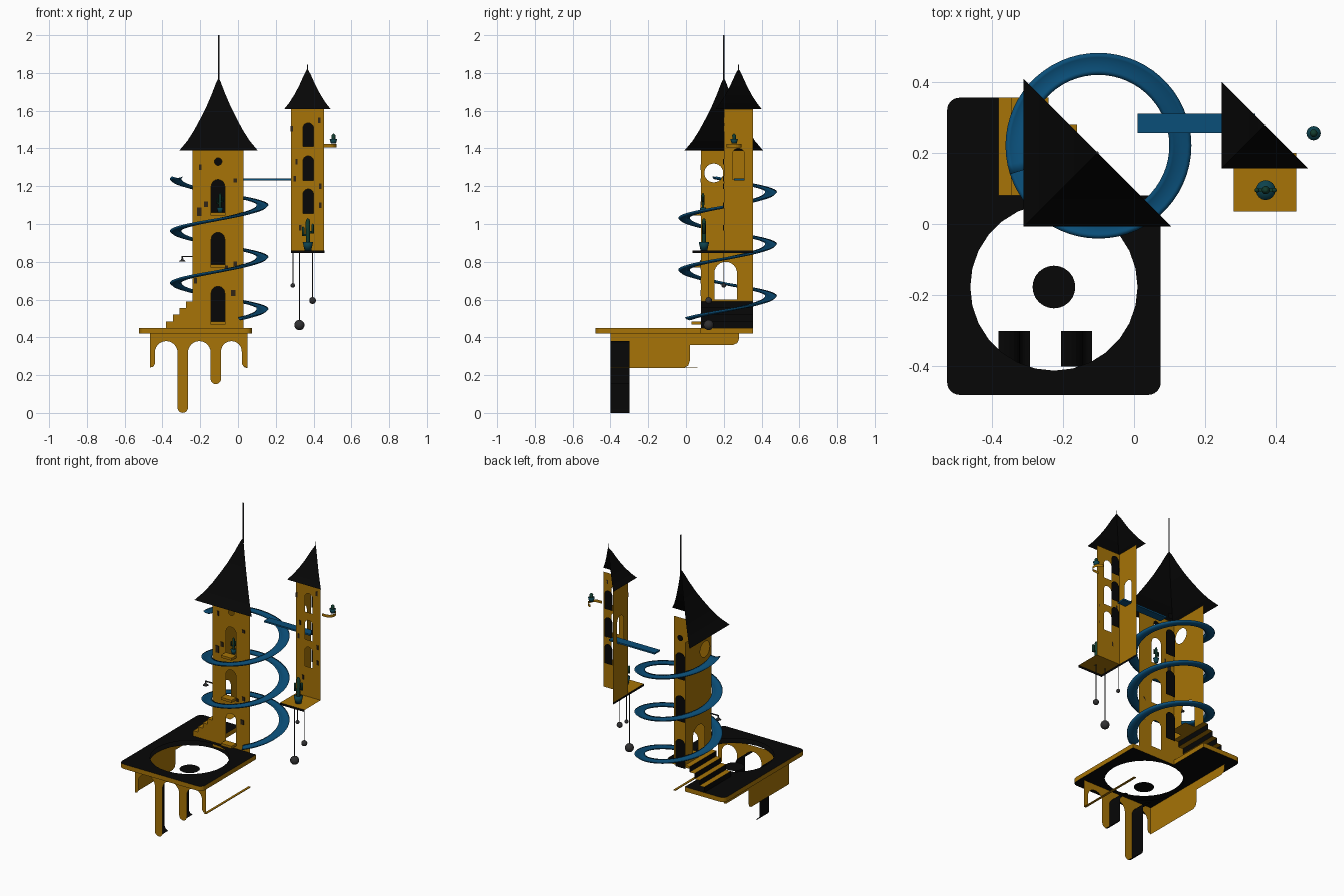
import bpy, bmesh, math
from mathutils import Vector

if "Cube" in bpy.data.objects:
    bpy.data.objects.remove(bpy.data.objects["Cube"])

def mat(name, c):
    m = bpy.data.materials.new(name)
    m.diffuse_color = (*c, 1)
    m.use_nodes = True
    m.node_tree.nodes["Principled BSDF"].inputs["Base Color"].default_value = m.diffuse_color
    return m

GOLD = mat("gold", (.385, .173, .002))
BLACK = mat("black", (.002, .002, .002))
BLUE = mat("blue", (.003, .077, .19))
TEAL = mat("pot teal", (.004, .055, .075))
GREEN = mat("cactus green", (.006, .045, .028))
GREY = mat("dark grey", (.03, .03, .032))
BROWN = mat("window brown", (.03, .018, .008))

def obj(name, bm, m, smooth=False):
    me = bpy.data.meshes.new(name)
    bm.to_mesh(me)
    bm.free()
    me.materials.append(m)
    o = bpy.data.objects.new(name, me)
    bpy.context.collection.objects.link(o)
    for p in me.polygons:
        p.use_smooth = smooth
    return o

FRONT = lambda y: (lambda a, b: (a, y, b))
SIDE = lambda x: (lambda a, b: (x, a, b))
FLAT = lambda z: (lambda a, b: (a, b, z))

def plate(name, loops, frame, m, normal):
    """flat sheet; the loops after the first are holes"""
    bm = bmesh.new()
    for lp in loops:
        vs = [bm.verts.new(frame(*p)) for p in lp]
        for i, v in enumerate(vs):
            bm.edges.new((vs[i - 1], v))
    bmesh.ops.triangle_fill(bm, use_beauty=True, use_dissolve=False, edges=bm.edges[:])
    for f in bm.faces:
        f.normal_update()
        if f.normal.dot(Vector(normal)) < 0:
            f.normal_flip()
    return obj(name, bm, m)

def rect(x0, x1, z0, z1):
    return [(x0, z0), (x1, z0), (x1, z1), (x0, z1)]

def circle(cx, cz, r, n=24):
    return [(cx + r * math.cos(2 * math.pi * i / n), cz + r * math.sin(2 * math.pi * i / n)) for i in range(n)]

def half(cx, cz, r, up=True, n=12):
    """half circle from left to right"""
    s = 1 if up else -1
    return [(cx - r * math.cos(math.pi * i / n), cz + s * r * math.sin(math.pi * i / n)) for i in range(n + 1)]

def arch(x0, x1, z0, z1):
    r = (x1 - x0) / 2
    return [(x0, z0)] + half((x0 + x1) / 2, z1 - r, r) + [(x1, z0)]

def box(name, x0, x1, y0, y1, z0, z1, m):
    bm = bmesh.new()
    bmesh.ops.create_cube(bm, size=1)
    for v in bm.verts:
        v.co = ((x0 + x1) / 2 + v.co.x * (x1 - x0), (y0 + y1) / 2 + v.co.y * (y1 - y0), (z0 + z1) / 2 + v.co.z * (z1 - z0))
    return obj(name, bm, m)

def lathe(name, x, y, prof, m, n=16):
    bm = bmesh.new()
    rings = [[bm.verts.new((x + r * math.cos(2 * math.pi * i / n), y + r * math.sin(2 * math.pi * i / n), z))
              for i in range(n)] for r, z in prof]
    for a, b in zip(rings, rings[1:]):
        for i in range(n):
            bm.faces.new((a[i - 1], a[i], b[i], b[i - 1]))
    bmesh.ops.remove_doubles(bm, verts=bm.verts[:], dist=1e-5)
    return obj(name, bm, m, smooth=True)

def ball(name, x, y, z, r, m):
    lathe(name, x, y, [(r * math.sin(math.pi * i / 10), z - r * math.cos(math.pi * i / 10)) for i in range(11)], m)

def band(name, pts, frame, m):
    """strip through (a, b) points, frame returns both edges"""
    bm = bmesh.new()
    for p, q in zip(pts, pts[1:]):
        a, b = frame(*p)
        c, d = frame(*q)
        bm.faces.new([bm.verts.new(v) for v in (a, c, d, b)])
    bmesh.ops.remove_doubles(bm, verts=bm.verts[:], dist=1e-5)
    return obj(name, bm, m)

# platform: notched sheet with rounded corners, round pool opening and gold rim
def corner(cx, cy, a0, r=.035):
    return [(cx + r * math.cos(math.radians(a0 + t)), cy + r * math.sin(math.radians(a0 + t))) for t in range(0, 91, 15)]
outline = (corner(-.49, -.445, 180) + corner(.04, -.445, 270) + [(.075, .08), (-.24, .08), (-.24, .355)]
           + corner(-.49, .32, 90))
pool = circle(-.225, -.177, .235, 28)
plate("platform_top", [outline, pool], FLAT(.45), BLACK, (0, 0, 1))
plate("platform_underside", [outline, pool], FLAT(.42), BLACK, (0, 0, -1))
band("platform_rim", outline + outline[:1], lambda a, b: ((a, b, .42), (a, b, .45)), GOLD)
plate("pool_disc", [circle(-.225, -.177, .06)], FLAT(.375), BLACK, (0, 0, 1))

# arcade below the platform, its black reveals on the side facing left
lower = ([(-.465, .24), (-.448, .245), (-.44, .26)] + half(-.38, .32, .06) + half(-.2925, .028, .0275, False)
         + half(-.205, .32, .06) + half(-.1175, .18, .0275, False) + half(-.035, .325, .055)
         + [(.02, .26), (.03, .245), (.05, .24)])
plate("arcade_front", [lower + [(.05, .42), (-.465, .42)]], FRONT(-.4), GOLD, (0, -1, 0))
run = []
for p, q in zip(lower, lower[1:]):
    if q[1] < p[1] - 1e-6:
        run.append(p)
    elif run:
        band("arcade_reveal", run + [p], lambda a, b: ((a, -.4, b), (a, -.3, b)), BLACK)
        run = []
plate("arcade_left", [[(-.4, .24), (-.01, .24), (.012, .25), (.02, .275), (.02, .36), (.25, .36), (.272, .37), (.28, .39),
                       (.28, .42), (-.4, .42)]], SIDE(-.465), GOLD, (-1, 0, 0))
box("arcade_foot_strip", .035, .05, -.4, .06, .237, .241, GOLD)

# stairs up to the side door: gold treads and cheeks, black risers
S = .035
for i in range(4):
    x, z0 = -.38 + i * S, .45 + i * S
    plate("stair_tread", [rect(x, x + S, .08, .355)], FLAT(z0 + S), GOLD, (0, 0, 1))
    plate("stair_riser", [rect(.08, .355, z0, z0 + S)], SIDE(x), BLACK, (-1, 0, 0))
    plate("stair_cheek", [rect(x, x + S, .45, z0 + S)], FRONT(.08), GOLD, (0, -1, 0))
plate("door_landing", [rect(-.24, -.16, .15, .28)], FLAT(.59), GOLD, (0, 0, 1))

# main tower: front and left walls only, dark panes set back inside
wins = [(.485, .67), (.785, .955), (1.06, 1.235)]
front_holes = [arch(-.142, -.07, *w) for w in wins]
plate("main_front_wall", [rect(-.24, .03, .45, 1.39)] + front_holes + [circle(-.105, 1.33, .02, 16)],
      FRONT(.08), GOLD, (0, -1, 0))
plate("main_left_wall", [rect(.08, .355, .59, 1.39), arch(.15, .27, .6, .80), circle(.147, 1.27, .05)],
      SIDE(-.24), GOLD, (-1, 0, 0))
for w, h in zip(wins, front_holes):
    plate("main_window_dark", [h], FRONT(.21), BLACK, (0, -1, 0))
    box("main_window_sill", -.145, -.067, .03, .08, w[0] - .016, w[0], GOLD)
plate("main_round_window_dark", [circle(-.105, 1.33, .02, 16)], FRONT(.21), BLACK, (0, -1, 0))
for x, z, w, h in ((-.205, 1.065, .024, .045), (-.17, 1.105, .02, .03), (-.015, 1.23, .02, .02), (-.025, .635, .022, .03),
                   (-.015, .79, .02, .025), (-.225, .7, .014, .03), (-.06, .77, .016, .02), (-.2, 1.3, .012, .03)):
    box("main_small_window", x - w / 2, x + w / 2, .076, .08, z - h / 2, z + h / 2, BROWN)

# hanging tower: front and left walls, floor ledge in front
wins2 = [(1.055, 1.185), (1.23, 1.36), (1.41, 1.535)]
holes2 = [arch(.343, .4, *w) for w in wins2]
plate("hanging_front_wall", [rect(.28, .455, .86, 1.61)] + holes2, FRONT(.2), GOLD, (0, -1, 0))
plate("hanging_left_wall", [rect(.2, .355, .86, 1.61), arch(.245, .31, 1.235, 1.4)], SIDE(.28), GOLD, (-1, 0, 0))
for h in holes2:
    plate("hanging_window_dark", [h], FRONT(.27), BLACK, (0, -1, 0))
for x, z in ((.285, 1.505), (.43, 1.55), (.31, 1.33), (.435, 1.2), (.33, .98), (.435, 1.1), (.3, 1.24)):
    box("hanging_small_window", x - .006, x + .006, .196, .2, z - .014, z + .014, BROWN)
plate("hanging_floor", [rect(.28, .457, .035, .2)], FLAT(.861), GOLD, (0, 0, 1))
band("hanging_floor_edge", [(.28, .355), (.28, .035), (.457, .035)], lambda a, b: ((a, b, .847), (a, b, .861)), BLACK)

# flared roofs, front and left slopes
def roof(name, cx, cy, prof):
    bm = bmesh.new()
    rows = [[bm.verts.new(p) for p in ((cx - w, cy + w, z), (cx - w, cy - w, z), (cx + w, cy - w, z))] for w, z in prof]
    for a, b in zip(rows, rows[1:]):
        for i in (0, 1):
            bm.faces.new((a[i], a[i + 1], b[i + 1], b[i]))
    obj(name, bm, BLACK)
roof("main_roof", -.103, .2, [(.207, 1.39), (.165, 1.44), (.13, 1.495), (.095, 1.56), (.065, 1.62), (.035, 1.69), (.012, 1.75), (.002, 1.77)])
roof("hanging_roof", .3675, .278, [(.122, 1.61), (.098, 1.64), (.072, 1.68), (.045, 1.73), (.018, 1.79), (.002, 1.82)])
lathe("main_spire", -.103, .2, [(0, 1.74), (.004, 1.74), (.004, 2), (0, 2)], GREY, 8)
lathe("hanging_spire", .3675, .278, [(0, 1.8), (.002, 1.8), (.002, 1.845), (0, 1.845)], GREY, 8)

# spiral slide: shallow trough swept on a helix
bm = bmesh.new()
sect = [(-.031, .006), (-.018, -.005), (0, -.009), (.018, -.005), (.031, .006), (.018, .001), (0, -.003), (-.018, .001)]
rows = []
for k in range(-60, 921, 6):
    a = math.radians(k)
    z = .545 + .275 * k / 360
    rows.append([bm.verts.new((-.1 + (.23 + r) * math.cos(a), .22 + (.23 + r) * math.sin(a), z + h)) for r, h in sect])
for a, b in zip(rows, rows[1:]):
    for i in range(len(sect)):
        bm.faces.new((a[i - 1], a[i], b[i], b[i - 1]))
bm.faces.new(rows[0])
bm.faces.new(rows[-1])
bmesh.ops.recalc_face_normals(bm, faces=bm.faces[:])
obj("spiral_slide", bm, BLUE, smooth=True)
box("bridge", .01, .34, .255, .31, 1.23, 1.24, BLUE)

# hanging weights
for x, y, z, r in ((.29, .2, .675, .012), (.325, .12, .465, .027), (.395, .12, .595, .018)):
    lathe("weight_cord", x, y, [(.0025, z), (.0025, .85)], GREY, 6)
    ball("weight_ball", x, y, z, r, GREY)

# potted cacti
def cactus(x, y, z, s):
    lathe("cactus_pot", x, y, [(0, z), (.018 * s, z), (.028 * s, z + .045 * s), (0, z + .045 * s)], TEAL)
    lathe("cactus_stem", x, y, [(.011 * s, z + .04 * s), (.012 * s, z + .15 * s), (.007 * s, z + .165 * s), (0, z + .17 * s)], GREEN, 10)
    for d, h in ((-1, .075), (1, .09)):
        ax = x + d * .025 * s
        box("cactus_elbow", min(x, ax), max(x, ax), y - .005 * s, y + .005 * s, z + h * s, z + (h + .011) * s, GREEN)
        lathe("cactus_arm", ax, y, [(0, z + h * s), (.007 * s, z + h * s), (.007 * s, z + (h + .045) * s), (0, z + (h + .052) * s)], GREEN, 8)
cactus(.37, .095, .861, 1)
cactus(-.095, .09, 1.06, .62)
lathe("shelf_pot", .505, .255, [(0, 1.425), (.013, 1.425), (.02, 1.45), (0, 1.45)], TEAL)
lathe("shelf_cactus", .505, .255, [(.01, 1.45), (.011, 1.47), (0, 1.48)], GREEN, 10)
# curved rim that carries the small pot
band("plant_shelf_rim", [(.455, .215)] + [(.485 + .037 * math.cos(math.radians(t)), .255 + .04 * math.sin(math.radians(t)))
                                          for t in range(-90, 91, 15)], lambda a, b: ((a, b, 1.406), (a, b, 1.424)), GOLD)

# lamp by the side door
box("lamp_arm", -.295, -.24, .085, .091, .825, .831, GREY)
lathe("lamp_shade", -.295, .088, [(.003, .83), (.006, .812), (.018, .802), (0, .802)], GREY, 12)
